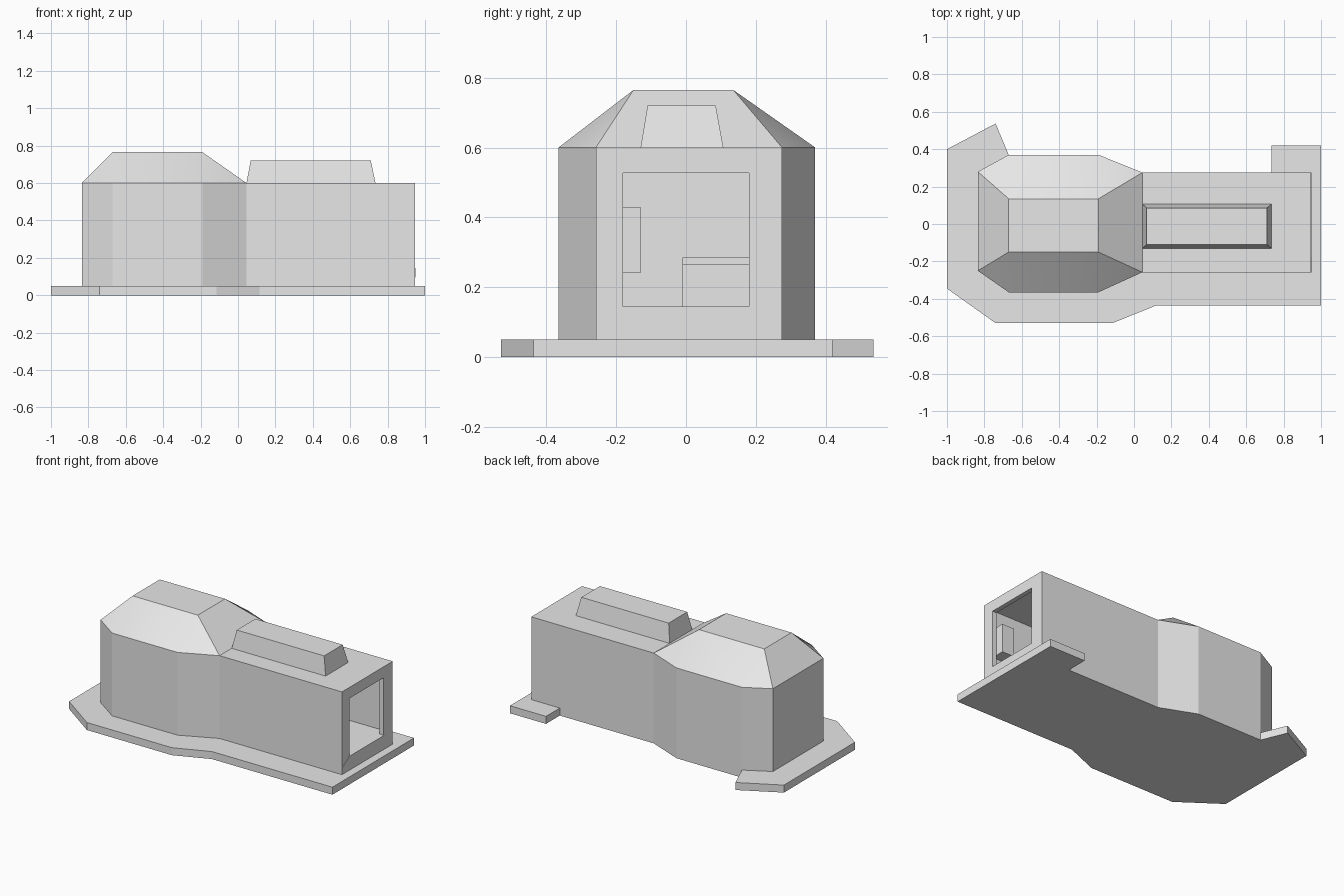
import bpy, bmesh
from math import radians

cube = bpy.data.objects.get("Cube")
if cube:
    bpy.data.objects.remove(cube)

grey = bpy.data.materials.new("plain_grey")
grey.use_nodes = True
grey.diffuse_color = (0.8, 0.8, 0.8, 1)
grey.node_tree.nodes["Principled BSDF"].inputs["Base Color"].default_value = (0.8, 0.8, 0.8, 1)


def finish(name, bm):
    bmesh.ops.recalc_face_normals(bm, faces=bm.faces)
    mesh = bpy.data.meshes.new(name)
    bm.to_mesh(mesh)
    bm.free()
    mesh.materials.append(grey)
    obj = bpy.data.objects.new(name, mesh)
    bpy.context.collection.objects.link(obj)
    return obj


def prism(name, outline, z0, z1):
    bm = bmesh.new()
    face = bm.faces.new([bm.verts.new((x, y, z0)) for x, y in outline])
    top = bmesh.ops.extrude_face_region(bm, geom=[face])["geom"]
    bmesh.ops.translate(bm, vec=(0, 0, z1 - z0),
                        verts=[v for v in top if isinstance(v, bmesh.types.BMVert)])
    return finish(name, bm)


def hull(name, points):
    bm = bmesh.new()
    for p in points:
        bm.verts.new(p)
    bmesh.ops.convex_hull(bm, input=bm.verts)
    bmesh.ops.dissolve_limit(bm, angle_limit=radians(1), verts=bm.verts, edges=bm.edges)
    return finish(name, bm)


def rect(x0, x1, y0, y1):
    return [(x0, y0), (x1, y0), (x1, y1), (x0, y1)]


def at(outline, z):
    return [(x, y, z) for x, y in outline]


# Footprint shared by the walls, the domed roof and the rear edge of the slab
rear_left = [(0.945, 0.275), (0.045, 0.275)]
octagon = [(0.045, 0.275), (-0.19, 0.37), (-0.67, 0.37), (-0.835, 0.28),
           (-0.835, -0.25), (-0.67, -0.365), (-0.19, -0.365), (0.045, -0.258)]
walls = prism("building_walls", [rear_left[0]] + octagon + [(0.945, -0.258)], 0.05, 0.6)

# Ground slab, flush with the rear wall between its two rear tabs
prism("ground_slab", [(1, -0.437), (1, 0.42), (0.735, 0.42), (0.735, 0.275)] + octagon[:3]
      + [(-0.74, 0.537), (-1, 0.4), (-1, -0.345), (-0.74, -0.53), (-0.115, -0.53),
         (0.115, -0.437)], 0, 0.05)

# Faceted roof over the wide end
roof = hull("faceted_roof", at(octagon, 0.6) + at(rect(-0.67, -0.19, -0.15, 0.135), 0.765))
bpy.ops.object.select_all(action="DESELECT")
roof.select_set(True)
bpy.context.view_layer.objects.active = roof
bpy.ops.object.shade_smooth_by_angle(angle=radians(28))

# Tapered skylight on the narrow wing
hull("skylight", at(rect(0.045, 0.735, -0.13, 0.107), 0.6)
     + at(rect(0.068, 0.71, -0.11, 0.085), 0.72))

# Doorway and hollow room
for name, outline, z0, z1 in [
        ("room_cutter", rect(0.1, 0.915, -0.22, 0.235), 0.145, 0.56),
        ("doorway_cutter", rect(0.85, 1.0, -0.18, 0.18), 0.145, 0.527)]:
    cutter = prism(name, outline, z0, z1)
    cutter.hide_render = True
    cutter.hide_viewport = True
    cutter.display_type = "WIRE"
    cut = walls.modifiers.new(name, "BOOLEAN")
    cut.operation = "DIFFERENCE"
    cut.solver = "EXACT"
    cut.object = cutter

# Flared door sill plate
hull("door_sill", [(x, y, z) for x in (0.944, 0.948)
                   for y, z in [(-0.258, 0.095), (0.275, 0.095), (0.18, 0.145), (-0.18, 0.145)]])

# Interior fittings: counter with its top, and a wall panel beside the door
prism("counter_body", rect(0.15, 0.4, -0.01, 0.235), 0.145, 0.265)
prism("counter_top", rect(0.15, 0.41, -0.01, 0.235), 0.265, 0.285)
prism("wall_panel", rect(0.82, 0.91, -0.22, -0.13), 0.24, 0.43)
